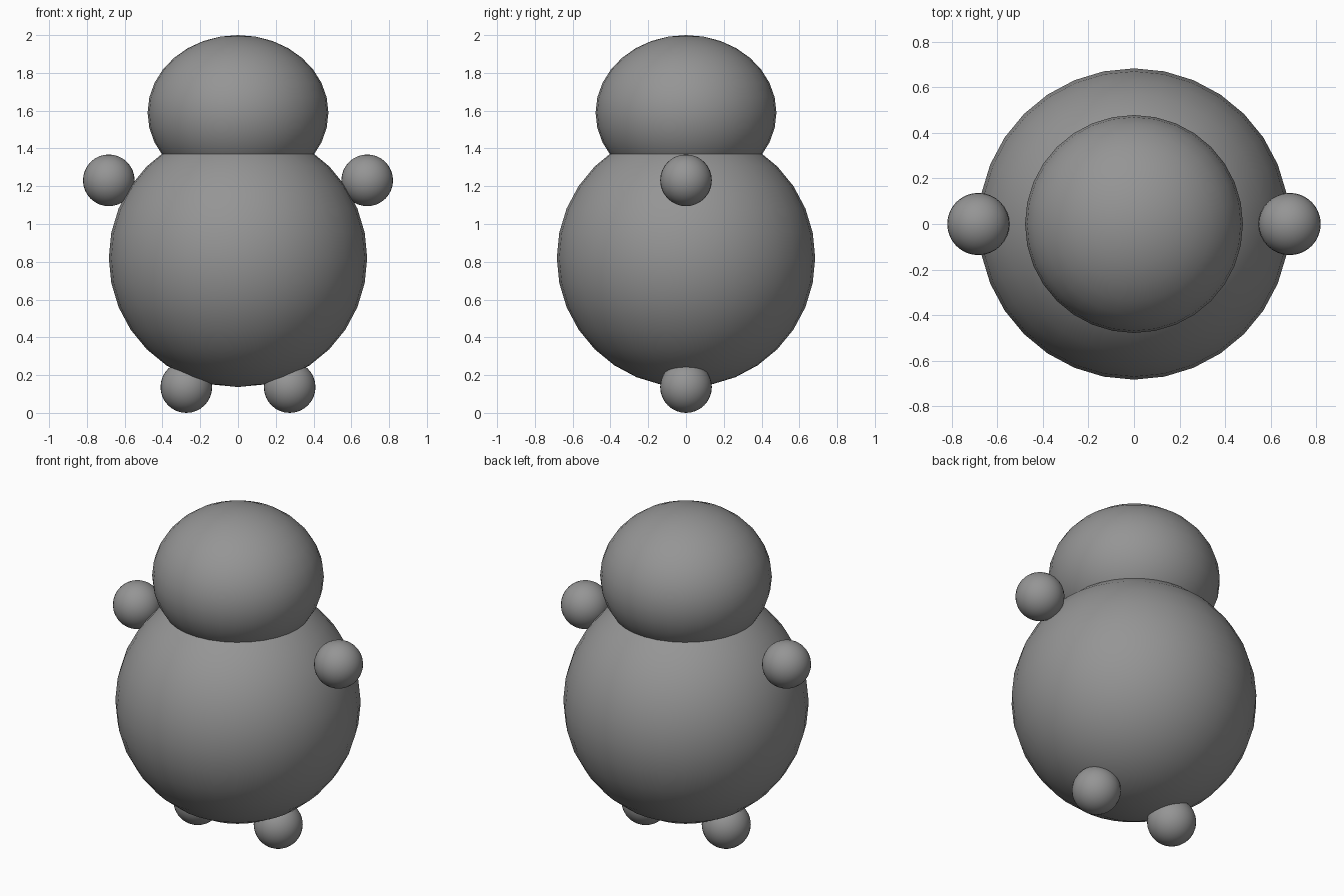
import bpy

if "Cube" in bpy.data.objects:
    bpy.data.objects.remove(bpy.data.objects["Cube"])

U = 0.684  # body radius, all parts are proportional to it

# Dark grey surface
dark = bpy.data.materials.new("dark_grey")
dark.diffuse_color = (0.3, 0.3, 0.3, 1)
dark.use_nodes = True
dark.node_tree.nodes["Principled BSDF"].inputs["Base Color"].default_value = dark.diffuse_color


def ball(name, loc, scale):
    bpy.ops.mesh.primitive_uv_sphere_add(segments=32, ring_count=16, radius=U, location=loc)
    ob = bpy.context.object
    ob.name = name
    ob.scale = scale
    bpy.ops.object.transform_apply(location=False, rotation=False, scale=True)
    bpy.ops.object.shade_smooth()
    ob.data.materials.append(dark)
    return ob


# Body and flattened head
ball("body", (0, 0, 1.2 * U), (1, 1, 1))
ball("head", (0, 0, 2 - 0.6 * U), (0.7, 0.7, 0.6))

# Hands and feet, mirrored left and right
for side, s in (("left", -1), ("right", 1)):
    ball(side + "_hand", (s * U, 0, 1.8 * U), (0.2, 0.2, 0.2))
    ball(side + "_foot", (s * 0.4 * U, 0, 0.2 * U), (0.2, 0.2, 0.2))
